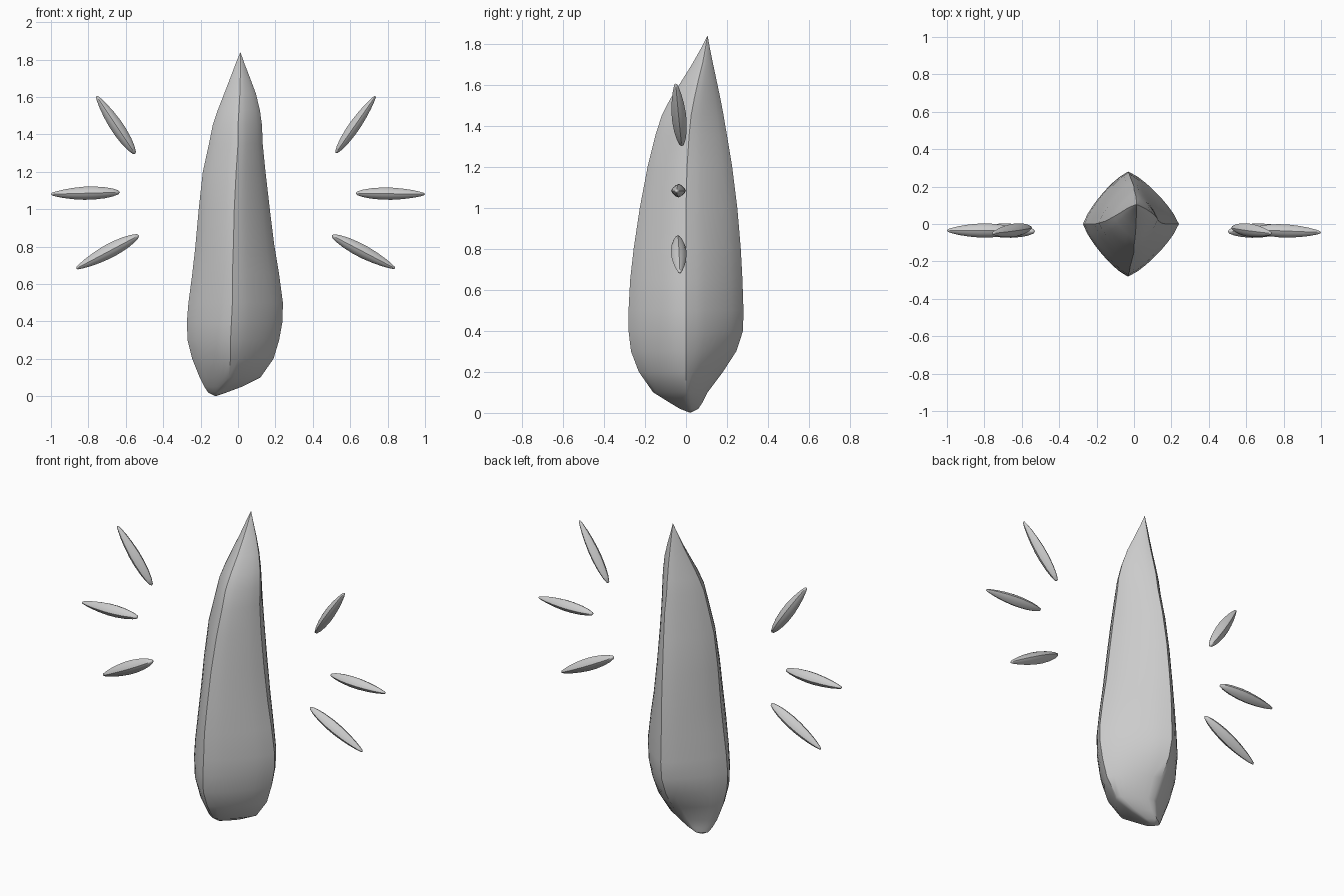
import bpy, bmesh, math
from mathutils import Vector


def diamond(n, power):
    """Unit rounded-diamond outline (superellipse), n points."""
    pts = []
    for i in range(n):
        a = 2 * math.pi * i / n
        c, s = math.cos(a), math.sin(a)
        r = (abs(c) ** power + abs(s) ** power) ** (-1 / power)
        pts.append((c * r, s * r))
    return pts


def loft(name, start, rings, end, angle):
    """Skin a list of rings, closed with a point at each end."""
    bm = bmesh.new()
    loops = [[bm.verts.new(p) for p in ring] for ring in rings]
    n = len(loops[0])
    for a, b in zip(loops, loops[1:]):
        for i in range(n):
            j = (i + 1) % n
            bm.faces.new((a[i], a[j], b[j], b[i]))
    for tip, ring in ((start, loops[0]), (end, loops[-1])):
        v = bm.verts.new(tip)
        for i in range(n):
            bm.faces.new((v, ring[i], ring[(i + 1) % n]))
    bmesh.ops.recalc_face_normals(bm, faces=bm.faces)
    mesh = bpy.data.meshes.new(name)
    bm.to_mesh(mesh)
    bm.free()
    obj = bpy.data.objects.new(name, mesh)
    bpy.context.collection.objects.link(obj)
    bpy.ops.object.select_all(action='DESELECT')
    obj.select_set(True)
    bpy.context.view_layer.objects.active = obj
    bpy.ops.object.shade_smooth_by_angle(angle=math.radians(angle))
    return obj


# Main crystal: z, left, right, front, back, ridge x, ridge y
sections = [
    (0.02, -0.16, -0.06, -0.03, 0.06, -0.11, 0.02),
    (0.05, -0.18, 0.02, -0.08, 0.08, -0.08, 0.01),
    (0.10, -0.205, 0.12, -0.16, 0.105, -0.05, 0.0),
    (0.20, -0.245, 0.19, -0.23, 0.18, -0.04, 0.0),
    (0.30, -0.27, 0.22, -0.268, 0.245, -0.04, 0.0),
    (0.40, -0.273, 0.238, -0.28, 0.278, -0.035, 0.0),
    (0.50, -0.265, 0.24, -0.28, 0.28, -0.03, 0.0),
    (0.65, -0.245, 0.22, -0.272, 0.275, -0.03, 0.0),
    (0.80, -0.228, 0.195, -0.255, 0.267, -0.025, 0.0),
    (1.00, -0.21, 0.17, -0.225, 0.25, -0.02, 0.0),
    (1.20, -0.188, 0.147, -0.187, 0.225, -0.01, 0.005),
    (1.35, -0.155, 0.132, -0.15, 0.20, 0.0, 0.015),
    (1.45, -0.135, 0.128, -0.118, 0.183, 0.0, 0.025),
    (1.53, -0.108, 0.117, -0.077, 0.168, 0.005, 0.04),
    (1.62, -0.073, 0.095, -0.02, 0.149, 0.01, 0.06),
    (1.70, -0.042, 0.065, 0.03, 0.132, 0.012, 0.08),
    (1.78, -0.012, 0.034, 0.075, 0.116, 0.013, 0.095),
]
outline = diamond(32, 1.25)
rings = []
for z, left, right, front, back, cx, cy in sections:
    rings.append([(cx + u * ((right - cx) if u > 0 else (cx - left)),
                   cy + v * ((back - cy) if v > 0 else (cy - front)), z)
                  for u, v in outline])
loft("main_crystal", (-0.12, 0.02, 0), rings, (0.013, 0.105, 1.84), 40)

# Floating shards: name, inner end, outer end, width, depth
shards = [
    ("upper_left_shard", (-0.55, -0.02, 1.295), (-0.757, -0.05, 1.605), 0.07, 0.07),
    ("middle_left_shard", (-0.632, -0.035, 1.09), (-1.0, -0.035, 1.08), 0.07, 0.075),
    ("lower_left_shard", (-0.53, -0.04, 0.86), (-0.865, -0.03, 0.682), 0.075, 0.075),
    ("upper_right_shard", (0.523, -0.02, 1.30), (0.735, -0.05, 1.605), 0.06, 0.07),
    ("middle_right_shard", (0.63, -0.03, 1.085), (1.0, -0.045, 1.08), 0.065, 0.07),
    ("lower_right_shard", (0.502, -0.04, 0.86), (0.84, -0.03, 0.683), 0.07, 0.075),
]
spindle = [(0.02, 0.3), (0.1, 0.6), (0.22, 0.85), (0.38, 1.0), (0.52, 1.0),
           (0.68, 0.86), (0.82, 0.64), (0.93, 0.38), (0.985, 0.2)]
outline = diamond(16, 1.4)
for name, inner, outer, width, depth in shards:
    a, b = Vector(inner), Vector(outer)
    axis = (b - a).normalized()
    side = axis.cross(Vector((0, 1, 0))).normalized()
    out = side.cross(axis)
    rings = [[a.lerp(b, t) + side * (u * r * width / 2) + out * (v * r * depth / 2)
              for u, v in outline] for t, r in spindle]
    loft(name, a, rings, b, 40)
